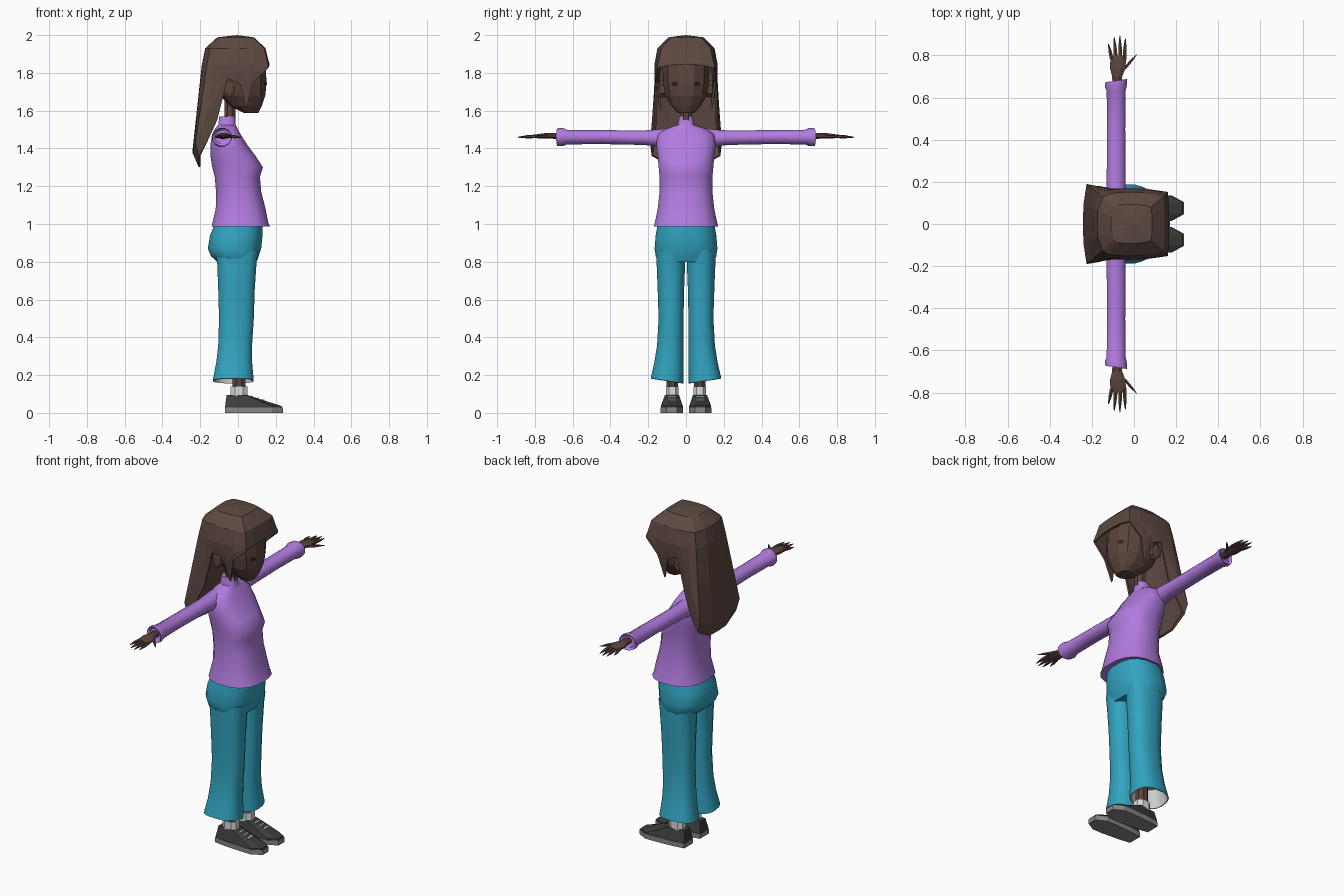
import bpy, bmesh, math
from mathutils import Vector
from mathutils.bvhtree import BVHTree


def material(name, rgb):
    m = bpy.data.materials.new(name)
    m.diffuse_color = (*rgb, 1)
    return m


SKIN = material("brown skin", (0.105, 0.058, 0.046))
HAIR = material("brown hair", (0.11, 0.066, 0.054))
SHIRT = material("purple cloth", (0.44, 0.20, 0.74))
PANTS = material("teal cloth", (0.032, 0.37, 0.53))
LINING = material("pale lining", (0.6, 0.62, 0.62))
SOCK = material("white sock", (0.72, 0.72, 0.72))
SHOE = material("charcoal shoe", (0.045, 0.045, 0.045))
SOLE = material("grey sole", (0.24, 0.24, 0.24))
EYE = material("dark eye", (0.022, 0.018, 0.018))


def make(name, verts, faces, mats, smooth=None):
    bm = bmesh.new()
    vs = [bm.verts.new(v) for v in verts]
    for f in faces:
        bm.faces.new([vs[i] for i in f])
    bmesh.ops.recalc_face_normals(bm, faces=bm.faces)
    me = bpy.data.meshes.new(name)
    bm.to_mesh(me)
    bm.free()
    ob = bpy.data.objects.new(name, me)
    bpy.context.collection.objects.link(ob)
    for m in (mats if isinstance(mats, list) else [mats]):
        me.materials.append(m)
    if smooth:
        bpy.ops.object.select_all(action='DESELECT')
        ob.select_set(True)
        bpy.context.view_layer.objects.active = ob
        bpy.ops.object.shade_smooth_by_angle(angle=math.radians(smooth))
    return ob


def loft(name, rings, mats, smooth=None):
    n = len(rings[0])
    verts = [p for r in rings for p in r]
    faces = [(i * n + j, i * n + (j + 1) % n, (i + 1) * n + (j + 1) % n, (i + 1) * n + j)
             for i in range(len(rings) - 1) for j in range(n)]
    faces += [tuple(range(n)), tuple(range(len(verts) - n, len(verts)))]
    return make(name, verts, faces, mats, smooth)


def oval(n, a, b, p=2.0):
    """Points of a rounded-square oval with half sizes a and b."""
    out = []
    for k in range(n):
        t = 2 * math.pi * (k + 0.5) / n
        c, s = math.cos(t), math.sin(t)
        out.append((a * math.copysign(abs(c) ** (2 / p), c), b * math.copysign(abs(s) ** (2 / p), s)))
    return out


def level(z, x0, x1, hy, cy=0.0, n=16, p=2.5, tilt=0.0, side=1):
    """Horizontal ring from x0 to x1; tilt raises it away from the middle."""
    return [((x0 + x1) / 2 + u, side * (cy + v), z + tilt * v) for u, v in oval(n, (x1 - x0) / 2, hy, p)]


def across(y, cx, cz, rx, rz, n=12, p=2.0, lean=0.0):
    """Ring facing along y."""
    return [(cx + u, y + lean * u, cz + v) for u, v in oval(n, rx, rz, p)]


def flip(rings, side):
    return [[(x, side * y, z) for x, y, z in r] for r in rings]


# Shirt body with hem, bust and collar
loft("shirt", [level(*r) for r in (
    (1.0, -0.10, 0.12, 0.13), (0.988, -0.142, 0.172, 0.172), (1.005, -0.138, 0.163, 0.168),
    (1.08, -0.12, 0.148, 0.152), (1.17, -0.118, 0.125, 0.142), (1.25, -0.125, 0.118, 0.142),
    (1.30, -0.138, 0.134, 0.147), (1.36, -0.148, 0.095, 0.152), (1.42, -0.148, 0.050, 0.160),
    (1.475, -0.138, 0.015, 0.150), (1.505, -0.122, -0.002, 0.105), (1.525, -0.105, -0.012, 0.045),
    (1.57, -0.10, -0.015, 0.036), (1.57, -0.09, -0.025, 0.028))], SHIRT, 50)

# Trouser hips
loft("trouser_hips", [level(*r) for r in (
    (1.0, -0.125, 0.13, 0.152), (0.94, -0.150, 0.132, 0.163), (0.87, -0.162, 0.125, 0.169),
    (0.83, -0.145, 0.112, 0.163), (0.80, -0.112, 0.10, 0.150))], PANTS, 60)

# Neck
loft("neck", [level(z, -0.075, -0.012, 0.034, n=8, p=2) for z in (1.5, 1.68)], SKIN)

# Head
head = loft("head", [level(*r, n=12) for r in (
    (1.588, 0.03, 0.108, 0.045), (1.625, -0.045, 0.128, 0.080), (1.68, -0.10, 0.148, 0.112),
    (1.75, -0.13, 0.155, 0.125), (1.84, -0.135, 0.150, 0.128), (1.90, -0.11, 0.12, 0.10))], SKIN)
surface = BVHTree.FromPolygons([v.co for v in head.data.vertices], [p.vertices for p in head.data.polygons])

for side, tag in ((1, "left"), (-1, "right")):
    # Eye plate laid on the face
    pts = []
    for u, v in oval(8, 0.017, 0.013):
        hit = surface.ray_cast(Vector((1, side * 0.06 + u, 1.742 + v)), Vector((-1, 0, 0)))[0]
        pts.append(hit + Vector((0.004, 0, 0)))
    make(tag + "_eye", pts, [range(8)], EYE)

    # Ear
    loft(tag + "_ear", flip([across(0.105, -0.035, 1.71, 0.02, 0.035, 6),
                             across(0.14, -0.045, 1.715, 0.03, 0.047, 6),
                             across(0.146, -0.045, 1.715, 0.015, 0.03, 6)], side), SKIN)

    # Sleeve with flared cuff
    loft(tag + "_sleeve", flip([
        across(0.09, -0.085, 1.455, 0.050, 0.055), across(0.15, -0.085, 1.455, 0.048, 0.047),
        across(0.22, -0.085, 1.457, 0.046, 0.040), across(0.45, -0.085, 1.46, 0.045, 0.038),
        across(0.63, -0.085, 1.46, 0.046, 0.040), across(0.655, -0.085, 1.46, 0.054, 0.050, lean=0.15),
        across(0.68, -0.085, 1.46, 0.053, 0.048, lean=0.15),
        across(0.665, -0.085, 1.46, 0.038, 0.036, lean=0.15)], side), SHIRT, 50)

    # Hand: wrist and palm, then fingers and thumb
    loft(tag + "_hand", flip([
        across(0.64, -0.08, 1.465, 0.022, 0.018, 8), across(0.70, -0.08, 1.466, 0.026, 0.016, 8),
        across(0.74, -0.077, 1.467, 0.040, 0.016, 8), across(0.785, -0.075, 1.465, 0.040, 0.012, 8),
        across(0.80, -0.075, 1.465, 0.034, 0.008, 8)], side), SKIN)
    fingers = ((-0.105, -0.121, 0.78, 0.855), (-0.086, -0.094, 0.785, 0.887), (-0.065, -0.067, 0.785, 0.893),
               (-0.045, -0.041, 0.78, 0.88), (-0.047, 0.013, 0.735, 0.805))
    for k, (xa, xb, ya, yb) in enumerate(fingers):
        rings = []
        for t, r in ((0, 0.0105), (0.55, 0.009), (1, 0.002)):
            rings.append(across(ya + (yb - ya) * t, xa + (xb - xa) * t, 1.465 - 0.006 * t, r, r * 0.9, 6))
        loft(f"{tag}_finger_{k + 1}", flip(rings, side), SKIN)

    # Flared trouser leg, lined inside the hem
    leg = [level(*r, side=side) for r in (
        (0.86, -0.13, 0.11, 0.076, 0.080), (0.80, -0.112, 0.10, 0.077, 0.080),
        (0.65, -0.106, 0.09, 0.071, 0.080), (0.50, -0.102, 0.085, 0.067, 0.079),
        (0.36, -0.106, 0.076, 0.071, 0.083), (0.27, -0.116, 0.076, 0.078, 0.090))]
    leg.append(level(0.17, -0.135, 0.085, 0.088, 0.100, tilt=0.15, side=side))
    leg.append(level(0.168, -0.128, 0.078, 0.082, 0.100, tilt=0.15, side=side))
    leg.append(level(0.27, -0.105, 0.065, 0.068, 0.090, side=side))
    ob = loft(tag + "_trouser_leg", leg, [PANTS, LINING], 50)
    for i, f in enumerate(ob.data.polygons):
        f.material_index = int(6 * 16 <= i < 8 * 16 or i == len(ob.data.polygons) - 1)

    # Ankle and sock
    loft(tag + "_ankle", [level(z, -0.032, 0.042, 0.032, 0.073, 8, 2, side=side) for z in (0.12, 0.29)], SKIN)
    loft(tag + "_sock", [level(z, -0.042, 0.052, 0.036, 0.073, 8, 2.5, side=side) for z in (0.08, 0.14)], SOCK)

    # Shoe sole and sloping upper from one outline
    half = ((-0.07, 0.042), (0.0, 0.052), (0.12, 0.060), (0.18, 0.060), (0.238, 0.028))
    plan = list(half) + [(x, -y) for x, y in reversed(half)]

    def outline(z, s=1.0):
        return [(x * s, side * (0.075 + y * s), z) for x, y in plan]
    loft(tag + "_sole", [outline(0), outline(0.028)], SOLE)
    collar = [(max(-0.06, min(x, 0.045)), side * (0.074 + y * 0.62), 0.096) for x, y in plan]
    loft(tag + "_shoe", [outline(0.027, 0.98), outline(0.036, 0.97), collar], SHOE)

    # Laces
    for k in range(3):
        x = 0.075 + 0.03 * k
        verts = [(x + dx, side * (0.075 + dy), 0.1 - (x + dx - 0.045) * 0.325 + dz)
                 for dz in (-0.005, 0.001) for dx, dy in ((-0.004, -0.022), (0.004, -0.022),
                                                         (0.004, 0.022), (-0.004, 0.022))]
        loft(f"{tag}_lace_{k + 1}", [verts[:4], verts[4:]], SOCK)

# Hair: columns from front to back, each (middle, low, end) below the crown
half = [
    ((0.163, 0.0, 1.86), (0.166, 0.0, 1.852), (0.166, 0.0, 1.845)),
    ((0.163, 0.08, 1.86), (0.166, 0.08, 1.85), (0.166, 0.08, 1.84)),
    ((0.155, 0.145, 1.86), (0.16, 0.152, 1.84), (0.16, 0.152, 1.825)),
    ((0.09, 0.16, 1.85), (0.085, 0.163, 1.80), (0.08, 0.16, 1.75)),
    ((0.05, 0.165, 1.84), (0.05, 0.162, 1.74), (0.045, 0.14, 1.61)),
    ((0.01, 0.168, 1.84), (0.01, 0.168, 1.80), (0.01, 0.16, 1.74)),
    ((-0.05, 0.168, 1.84), (-0.05, 0.168, 1.80), (-0.055, 0.165, 1.77)),
    ((-0.09, 0.165, 1.84), (-0.10, 0.168, 1.70), (-0.11, 0.165, 1.55)),
    ((-0.13, 0.160, 1.84), (-0.165, 0.178, 1.58), (-0.165, 0.180, 1.43)),
    ((-0.165, 0.140, 1.84), (-0.225, 0.190, 1.43), (-0.208, 0.182, 1.36)),
    ((-0.19, 0.070, 1.84), (-0.24, 0.090, 1.38), (-0.21, 0.080, 1.305)),
    ((-0.192, 0.0, 1.84), (-0.242, 0.0, 1.38), (-0.208, 0.0, 1.30))]
columns = half + [tuple((x, -y, z) for x, y, z in c) for c in half[-2:0:-1]]
verts, faces = [(-0.005, 0, 2.0)], []
for mid, low, end in columns:
    ring = [(-0.01 + (mid[0] + 0.01) * s, mid[1] * s, z) for s, z in ((0.55, 1.988), (0.9, 1.93))]
    halfway = tuple((a + b) / 2 for a, b in zip(mid, low))
    verts += ring + [mid, halfway, low, end]
total = len(columns)
for c in range(total):
    a, b = 1 + c * 6, 1 + (c + 1) % total * 6
    faces.append((0, a, b))
    faces += [(a + k, a + k + 1, b + k + 1, b + k) for k in range(5)]
hair = make("hair", verts, faces, HAIR)
shell = hair.modifiers.new("thickness", 'SOLIDIFY')
shell.thickness = 0.012
shell.offset = -1
